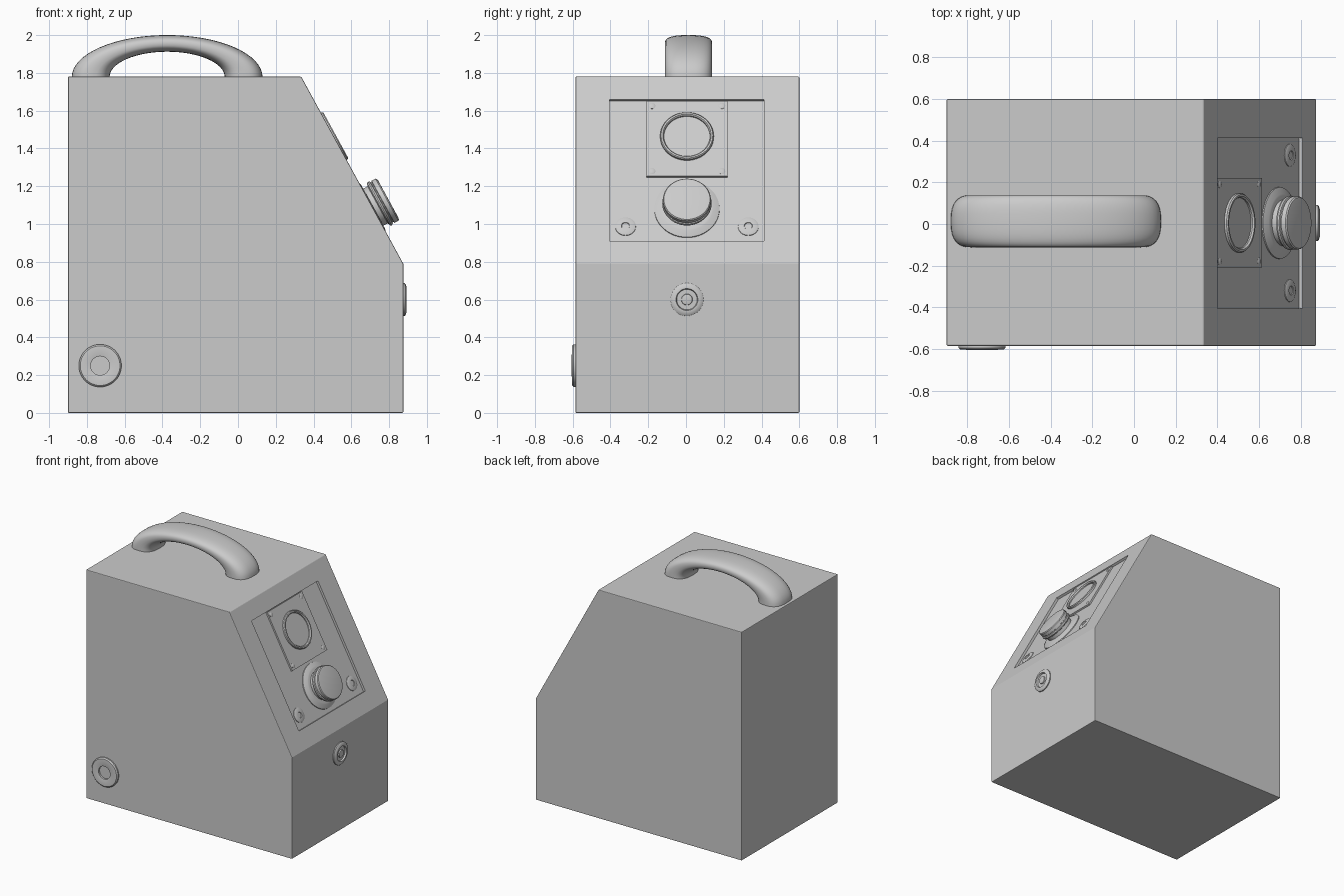
import bpy, bmesh
from math import cos, sin, pi, radians
from mathutils import Matrix, Vector

if "Cube" in bpy.data.objects:
    bpy.data.objects.remove(bpy.data.objects["Cube"])


def finish(name, bm, matrix=None, smooth=True):
    bmesh.ops.recalc_face_normals(bm, faces=bm.faces)
    me = bpy.data.meshes.new(name)
    bm.to_mesh(me)
    bm.free()
    ob = bpy.data.objects.new(name, me)
    bpy.context.collection.objects.link(ob)
    if matrix:
        ob.matrix_world = matrix
    bpy.ops.object.select_all(action='DESELECT')
    ob.select_set(True)
    bpy.context.view_layer.objects.active = ob
    if smooth:
        bpy.ops.object.shade_smooth_by_angle(angle=radians(35))
    return ob


def rings_to_mesh(rings):
    """Skin a list of closed point rings and cap both ends."""
    bm = bmesh.new()
    vs = [[bm.verts.new(p) for p in r] for r in rings]
    n = len(vs[0])
    for a, b in zip(vs, vs[1:]):
        for i in range(n):
            bm.faces.new((a[i], a[(i + 1) % n], b[(i + 1) % n], b[i]))
    bm.faces.new(vs[0])
    bm.faces.new(vs[-1])
    return bm


def lathe(name, profile, matrix, n=48):
    rings = [[(r * cos(2 * pi * i / n), r * sin(2 * pi * i / n), h) for i in range(n)]
             for r, h in profile]
    return finish(name, rings_to_mesh(rings), matrix)


def box(name, x0, x1, y0, y1, z0, z1, matrix):
    ring = [(x0, y0), (x1, y0), (x1, y1), (x0, y1)]
    bm = rings_to_mesh([[(x, y, z) for x, y in ring] for z in (z0, z1)])
    return finish(name, bm, matrix, smooth=False)


# Frame of the sloped face: X across, Y up the slope, Z outward
top, low = Vector((0.335, 0.005, 1.78)), Vector((0.875, 0.005, 0.79))
up = (top - low).normalized()
across = Vector((0, 1, 0))
SLOPE = Matrix((across, up, across.cross(up))).transposed().to_4x4()
SLOPE.translation = top


def on_slope(y, s, h=0.0):
    return SLOPE @ Matrix.Translation((y, -s, h))


# Cabinet with sloped front
outline = [(-0.9, 0), (0.875, 0), (0.875, 0.79), (0.335, 1.78), (-0.9, 1.78)]
body = finish("cabinet", rings_to_mesh([[(x, y, z) for x, z in outline] for y in (-0.585, 0.6)]),
              smooth=False)
bevel = body.modifiers.new("soft_edges", 'BEVEL')
bevel.width, bevel.segments = 0.005, 2

# Shallow recess for the control panel
DEPTH = -0.018
cutter = box("recess_cutter", -0.41, 0.407, -0.99, -0.137, DEPTH, 0.1, SLOPE)
cutter.hide_render = True
cut = body.modifiers.new("recess", 'BOOLEAN')
cut.object, cut.operation, cut.solver = cutter, 'DIFFERENCE', 'EXACT'
bpy.context.view_layer.objects.active = body
for m in ("soft_edges", "recess"):
    bpy.ops.object.modifier_apply(modifier=m)
bpy.data.objects.remove(cutter)

# Gauge plate, its rim and glass, corner screws
box("gauge_plate", -0.215, 0.215, -0.597, -0.143, DEPTH - 0.01, -0.006, SLOPE)
lathe("gauge_rim", [(0.142, -0.02), (0.142, 0.006), (0.137, 0.012), (0.128, 0.012),
                    (0.122, 0.004), (0.122, -0.004)], on_slope(0, 0.36))
for y in (-0.185, 0.185):
    for s in (0.173, 0.567):
        lathe("plate_screw", [(0.018, -0.01), (0.018, -0.005), (0.012, -0.002)],
              on_slope(y, s), 16)

# Control knob with flange and grooved cap
lathe("knob_flange", [(0.173, DEPTH - 0.005), (0.172, DEPTH + 0.006), (0.14, 0.002),
                      (0.13, 0.004)], on_slope(0, 0.789))
lathe("knob", [(0.11, -0.01), (0.112, 0.03), (0.128, 0.036), (0.131, 0.044), (0.128, 0.052),
               (0.12, 0.055), (0.12, 0.06), (0.127, 0.063), (0.127, 0.086),
               (0.122, 0.092), (0.112, 0.094)], on_slope(0, 0.789))

# Panel buttons
for y in (-0.325, 0.325):
    lathe("panel_button", [(0.055, DEPTH - 0.005), (0.054, DEPTH + 0.004), (0.045, DEPTH + 0.008),
                           (0.022, DEPTH + 0.009), (0.02, DEPTH + 0.005)],
          on_slope(y, 0.895), 32)

# Front socket
lathe("front_socket", [(0.087, -0.01), (0.087, 0.008), (0.08, 0.013), (0.066, 0.018),
                       (0.058, 0.018), (0.054, 0.006), (0.03, 0.006), (0.028, 0.014),
                       (0.02, 0.016)],
      Matrix.Translation((0.875, 0.005, 0.6)) @ Matrix.Rotation(pi / 2, 4, 'Y'))

# Side port
lathe("side_port", [(0.113, -0.01), (0.113, 0.01), (0.105, 0.018), (0.055, 0.02), (0.05, 0.018),
                    (0.05, 0.004)],
      Matrix.Translation((-0.73, -0.585, 0.25)) @ Matrix.Rotation(pi / 2, 4, 'X'))

# Carry handle: flattened half torus with a rounded-square section
def sq(v):
    return (1 if v >= 0 else -1) * abs(v) ** 0.75


rings = []
for k in range(33):
    a = pi * k / 32
    ring = []
    for i in range(32):
        t = 2 * pi * i / 32
        r = 0.405 + 0.1 * sq(cos(t))
        ring.append((-0.375 + r * cos(a), 0.013 + 0.125 * sq(sin(t)), 1.778 + 0.44 * r * sin(a)))
    rings.append(ring)
finish("carry_handle", rings_to_mesh(rings))
